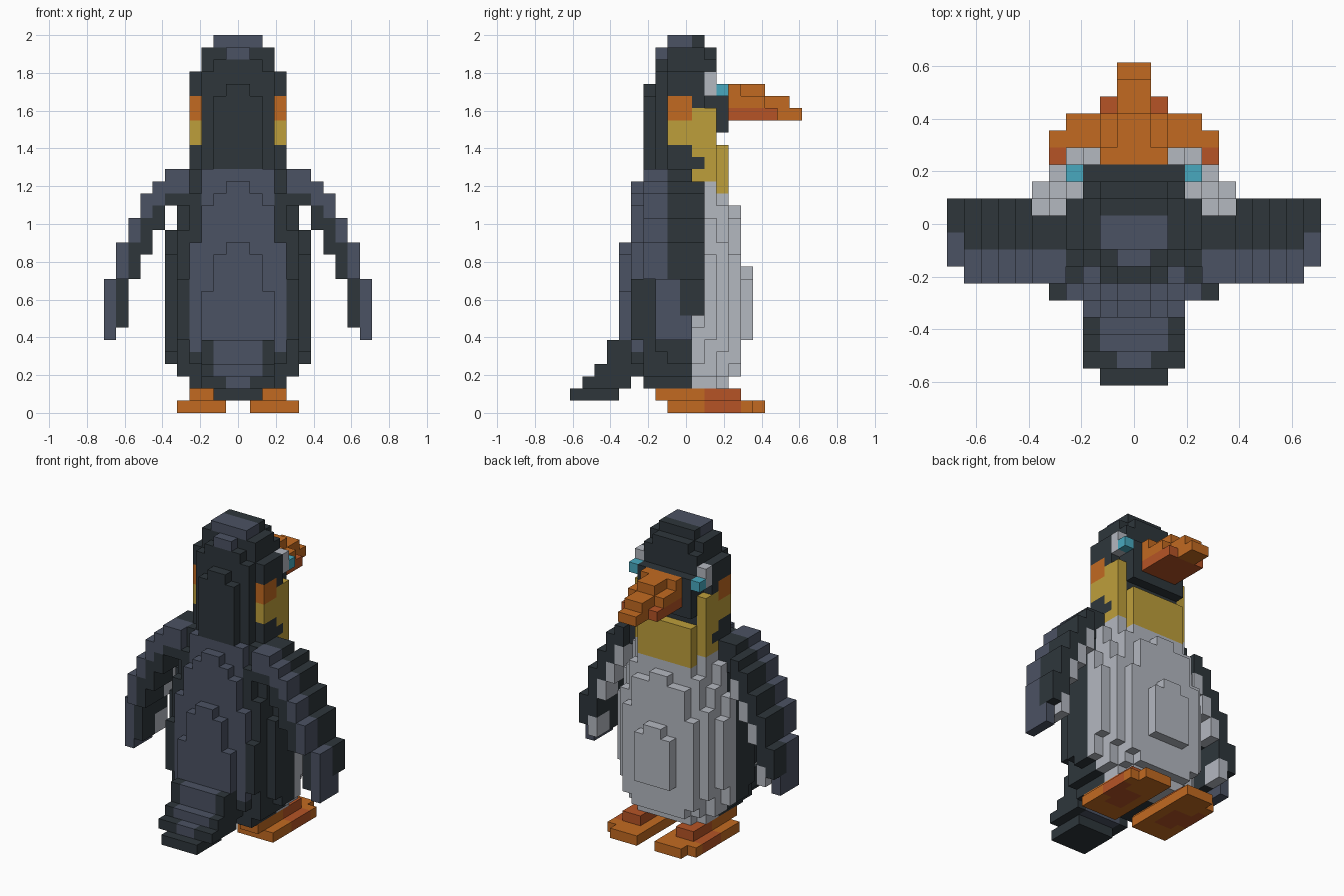
import bpy
import bmesh
from mathutils import Vector

if "Cube" in bpy.data.objects:
    bpy.data.objects.remove(bpy.data.objects["Cube"])

V = 2 / 31  # edge of one block


def srgb(code):
    chans = [int(code[i:i + 2], 16) / 255 for i in (0, 2, 4)]
    return [c / 12.92 if c < 0.04 else ((c + 0.055) / 1.055) ** 2.4 for c in chans] + [1]


COLOURS = dict(charcoal="2e363b", slate="4b5263", pale_grey="b4b8c0", orange="c26a21",
               red_orange="b65426", yellow="be9f3b", cyan="48a9bf")
NAMES = list(COLOURS)
materials = []
for name, code in COLOURS.items():
    m = bpy.data.materials.new(name)
    m.use_nodes = True
    m.diffuse_color = srgb(code)
    m.node_tree.nodes["Principled BSDF"].inputs["Base Color"].default_value = srgb(code)
    materials.append(m)

grid = {}  # block position -> (part, colour)


def box(part, colour, xs, ys, zs):
    """Fill a box of blocks and its mirror image; colour is a name or a rule."""
    for x in range(*xs):
        for y in range(*ys):
            for z in range(*zs):
                c = colour(x, y, z) if callable(colour) else colour
                for side in (x, -1 - x):
                    grid[side, y, z] = (part, c)


def slab(part, colour, ys, *steps):
    """A slice of depth ys made of (half width, bottom, top) steps."""
    for w, bottom, top in steps:
        box(part, colour, (0, w), ys, (bottom, top))


def body_colour(x, y, z):
    if y >= 10:
        return "pale_grey"
    return "slate" if y < 7 and x < (4 if z < 14 else 3) and z > 4 else "charcoal"


# Body, in slices from back to belly
slab("body", body_colour, (4, 5), (3, 6, 10), (2, 6, 13), (1, 6, 14))
slab("body", body_colour, (5, 6), (5, 6, 11), (4, 4, 14), (3, 3, 17), (2, 3, 18), (1, 3, 19))
slab("body", body_colour, (6, 7), (5, 3, 15), (4, 2, 18), (3, 2, 20))
slab("body", body_colour, (7, 8), (6, 5, 13), (5, 3, 17), (4, 2, 20))
slab("body", body_colour, (8, 11), (6, 4, 15), (5, 3, 18), (4, 2, 21))
slab("body", body_colour, (11, 12), (6, 6, 13), (5, 3, 16), (4, 2, 19))
slab("body", body_colour, (12, 13), (5, 5, 14), (4, 3, 17), (3, 2, 18))
slab("body", body_colour, (13, 14), (4, 4, 13), (3, 3, 16), (1, 3, 17))
slab("body", body_colour, (14, 15), (2, 6, 11), (1, 6, 12))


# Tail, stepping down to the ground
def tail_colour(x, y, z):
    return "slate" if z > 1 and x < min(y, 2) else "charcoal"


slab("tail", tail_colour, (0, 1), (2, 1, 2))
for y, top in ((1, 3), (2, 4), (3, 6)):
    slab("tail", tail_colour, (y, y + 1), (3, 2, top), (2, 1, top))
slab("tail", tail_colour, (4, 5), (3, 2, 6))

# Head
slab("head", "charcoal", (6, 7), (2, 20, 26), (1, 20, 27))
slab("head", "charcoal", (7, 8), (3, 20, 28), (2, 20, 29), (1, 20, 30))
slab("head", "charcoal", (8, 11), (4, 20, 28), (3, 20, 30), (2, 20, 31))
slab("head", "charcoal", (11, 12), (3, 20, 29), (2, 20, 30))
slab("head", "charcoal", (12, 13), (3, 23, 27))
box("head", "slate", (0, 2), (8, 10), (30, 31))
box("head", "slate", (0, 1), (7, 8), (29, 30))

# Cheek patches and throat bib
box("head", "orange", (3, 4), (8, 10), (24, 26))
box("head", "yellow", (3, 4), (8, 10), (22, 24))
box("head", "yellow", (3, 4), (10, 12), (21, 25))
box("throat", "yellow", (0, 3), (11, 13), (18, 22))
box("throat", "yellow", (3, 4), (10, 11), (19, 20))
box("throat", "yellow", (3, 4), (11, 12), (19, 22))

# Eyes
box("eyes", "pale_grey", (3, 4), (11, 12), (26, 28))
box("eyes", "cyan", (3, 4), (12, 13), (26, 27))

# Beak
box("beak", "red_orange", (0, 2), (12, 17), (24, 25))
box("beak", "orange", (0, 1), (17, 19), (24, 25))
box("beak", "orange", (0, 2), (12, 16), (25, 26))
box("beak", "orange", (0, 1), (16, 18), (25, 26))
box("beak", "orange", (0, 2), (13, 14), (26, 27))
box("beak", "orange", (0, 1), (14, 16), (26, 27))

# Feet
box("feet", "orange", (1, 5), (8, 15), (0, 1))
box("feet", "orange", (1, 4), (15, 16), (0, 1))
box("feet", "red_orange", (2, 4), (10, 13), (0, 1))
box("feet", "red_orange", (4, 5), (11, 14), (0, 1))
box("feet", "orange", (2, 4), (7, 11), (1, 2))
box("feet", "red_orange", (2, 4), (11, 14), (1, 2))

# Flippers, one column of blocks per step outward
columns = [(17, 20), (17, 20), (15, 19), (13, 18), (11, 16), (7, 14)]
for x, (low, high) in enumerate(columns, 4):
    def flipper_colour(x, y, z):
        if y >= 9 and x > 5 and z < low + 2:
            return "pale_grey"
        return "slate" if y < 8 and z >= high - (3 if x > 8 else 2) else "charcoal"
    front = 10 if x < 6 else 11
    box("flippers", flipper_colour, (x, x + 1), (7, front), (low, high))
    box("flippers", flipper_colour, (x, x + 1), (6, 7), (max(low, 11), high))
box("flippers", "slate", (10, 11), (7, 9), (6, 11))
box("flippers", "slate", (10, 11), (9, 10), (6, 8))
box("flippers", "charcoal", (10, 11), (9, 11), (8, 11))


def build(part):
    """Turn the exposed block sides of one part into a mesh."""
    bm = bmesh.new()
    verts = {}

    def vert(p):
        if p not in verts:
            verts[p] = bm.verts.new(Vector((p[0], p[1] - 9.5, p[2])) * V)
        return verts[p]

    for pos, (owner, colour) in grid.items():
        if owner != part:
            continue
        for axis in range(3):
            for step in (0, 1):
                near = list(pos)
                near[axis] += 2 * step - 1
                if tuple(near) in grid:
                    continue
                u, w = (axis + 1) % 3, (axis + 2) % 3
                ring = []
                for a, b in ((0, 0), (1, 0), (1, 1), (0, 1)):
                    corner = list(pos)
                    corner[axis] += step
                    corner[u] += a
                    corner[w] += b
                    ring.append(vert(tuple(corner)))
                face = bm.faces.new(ring if step else ring[::-1])
                face.material_index = NAMES.index(colour)
    bmesh.ops.dissolve_limit(bm, angle_limit=0.01, verts=bm.verts, edges=bm.edges,
                             delimit={"MATERIAL"})
    mesh = bpy.data.meshes.new(part)
    bm.to_mesh(mesh)
    bm.free()
    for m in materials:
        mesh.materials.append(m)
    bpy.context.collection.objects.link(bpy.data.objects.new(part, mesh))


for part in sorted({owner for owner, _ in grid.values()}):
    build(part)
